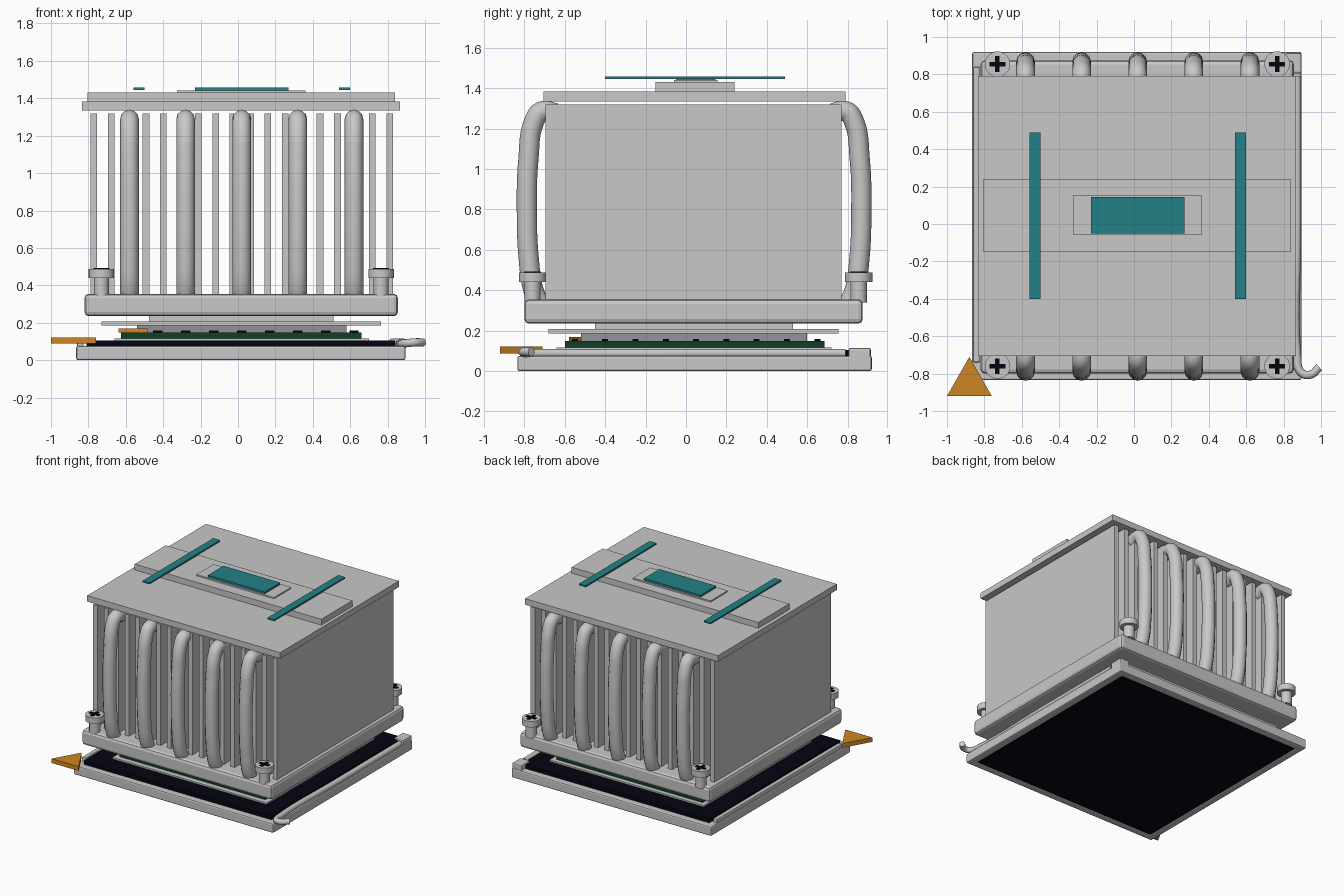
import bpy, bmesh, math

cube = bpy.data.objects.get("Cube")
if cube:
    bpy.data.objects.remove(cube, do_unlink=True)

CX, CY = 0.02, 0.04  # centre of the cooler


def material(name, rgb):
    m = bpy.data.materials.new(name)
    m.use_nodes = True
    m.diffuse_color = (*rgb, 1)
    m.node_tree.nodes["Principled BSDF"].inputs["Base Color"].default_value = (*rgb, 1)
    return m


metal = material("light_metal", (0.58, 0.58, 0.58))
lid_grey = material("lid_grey", (0.29, 0.29, 0.32))
teal = material("teal", (0.016, 0.22, 0.24))
gold = material("gold", (0.62, 0.24, 0.016))
black = material("blue_black", (0.0015, 0.0015, 0.006))
green = material("board_green", (0.005, 0.05, 0.018))


def add(name, bm, mat, bevel=0, smooth=False):
    bmesh.ops.recalc_face_normals(bm, faces=bm.faces)
    mesh = bpy.data.meshes.new(name)
    bm.to_mesh(mesh)
    bm.free()
    ob = bpy.data.objects.new(name, mesh)
    bpy.context.collection.objects.link(ob)
    mesh.materials.append(mat)
    if bevel:
        mod = ob.modifiers.new("Bevel", 'BEVEL')
        mod.width, mod.segments = bevel, 2
    if smooth:
        bpy.ops.object.select_all(action='DESELECT')
        ob.select_set(True)
        bpy.context.view_layer.objects.active = ob
        bpy.ops.object.shade_smooth_by_angle(angle=math.radians(40))
    return ob


def box(name, x, y, z, mat, bevel=0):
    bm = bmesh.new()
    bmesh.ops.create_cube(bm, size=1)
    for v in bm.verts:
        v.co = [r[0] + (c + 0.5) * (r[1] - r[0]) for c, r in zip(v.co, (x, y, z))]
    return add(name, bm, mat, bevel)


def cylinder(name, x, y, z, radius, mat):
    bm = bmesh.new()
    bmesh.ops.create_cone(bm, cap_ends=True, segments=32, radius1=radius,
                          radius2=radius, depth=z[1] - z[0])
    bmesh.ops.translate(bm, verts=bm.verts, vec=(x, y, sum(z) / 2))
    return add(name, bm, mat, smooth=True)


def tube(name, points, radius, mat):
    curve = bpy.data.curves.new(name, 'CURVE')
    curve.dimensions = '3D'
    curve.bevel_depth, curve.bevel_resolution = radius, 4
    curve.use_fill_caps = True
    spline = curve.splines.new('BEZIER')
    spline.resolution_u = 6
    spline.bezier_points.add(len(points) - 1)
    for bp, p in zip(spline.bezier_points, points):
        bp.co = p
        bp.handle_left_type = bp.handle_right_type = 'AUTO'
    curve.materials.append(mat)
    ob = bpy.data.objects.new(name, curve)
    bpy.context.collection.objects.link(ob)
    bpy.ops.object.select_all(action='DESELECT')
    ob.select_set(True)
    bpy.context.view_layer.objects.active = ob
    bpy.ops.object.convert(target='MESH')


def ring(name, x, y, z, width, mat, bevel):
    bm = bmesh.new()
    loops = []
    for inset, h in ((0, z[0]), (0, z[1]), (width, z[1]), (width, z[0])):
        x0, x1, y0, y1 = x[0] + inset, x[1] - inset, y[0] + inset, y[1] - inset
        loops.append([bm.verts.new((px, py, h)) for px, py in
                      ((x0, y0), (x1, y0), (x1, y1), (x0, y1))])
    for i in range(4):
        a, b = loops[i], loops[(i + 1) % 4]
        for j in range(4):
            k = (j + 1) % 4
            bm.faces.new((a[j], a[k], b[k], b[j]))
    add(name, bm, mat, bevel)


def triangle(name, points, z, mat):
    bm = bmesh.new()
    face = bm.faces.new([bm.verts.new((px, py, z[0])) for px, py in points])
    out = bmesh.ops.extrude_face_region(bm, geom=[face])
    top = [v for v in out["geom"] if isinstance(v, bmesh.types.BMVert)]
    bmesh.ops.translate(bm, verts=top, vec=(0, 0, z[1] - z[0]))
    add(name, bm, mat)


# Socket: frame, dark contact field, side rail, hinge and lever
ring("socket_frame", (-0.865, 0.895), (-0.835, 0.92), (0, 0.075), 0.06, metal, 0.01)
box("contact_field", (-0.81, 0.84), (-0.78, 0.865), (0.004, 0.104), black)
box("side_rail", (-0.86, -0.825), (-0.74, 0.84), (0.07, 0.105), metal, 0.008)
box("hinge_block", (0.81, 0.895), (0.805, 0.915), (0.02, 0.115), metal, 0.01)
tube("lever", [(0.872, 0.79, 0.088), (0.872, 0, 0.088), (0.872, -0.7, 0.088),
               (0.895, -0.795, 0.09), (0.945, -0.805, 0.095), (0.99, -0.765, 0.095)],
     0.022, metal)
triangle("corner_marker", [(-0.88, -0.71), (-1.0, -0.92), (-0.76, -0.92)], (0.088, 0.122), gold)

# Chip: seat, board, lid, small components and corner mark
box("chip_seat", (-0.66, 0.70), (-0.64, 0.72), (0.104, 0.116), metal)
box("chip_board", (-0.625, 0.66), (-0.6, 0.685), (0.116, 0.148), green)
box("chip_lid", (-0.54, 0.58), (-0.52, 0.6), (0.148, 0.186), lid_grey)
triangle("chip_mark", [(-0.56, -0.515), (-0.64, -0.58), (-0.48, -0.58)], (0.148, 0.168), gold)
for i in range(-3, 4):
    for side in (-1, 1):
        for px, py in ((CX + 0.15 * i, CY + 0.01 + 0.6 * side),
                       (CX + 0.6 * side, CY + 0.01 + 0.15 * i)):
            box("chip_component", (px - 0.025, px + 0.025), (py - 0.015, py + 0.015),
                (0.147, 0.159), black)

# Plates between the chip and the cooler
box("pressure_plate", (-0.73, 0.765), (-0.68, 0.755), (0.186, 0.208), metal)
box("thermal_pad", (-0.475, 0.51), (-0.45, 0.53), (0.208, 0.236), metal)

# Cooler base and fins
box("cooler_base", (-0.82, 0.855), (-0.80, 0.875), (0.235, 0.355), metal, 0.022)
for i in range(18):
    fx = CX + (i - 8.5) * 0.0931
    box("fin", (fx - 0.018, fx + 0.018), (-0.695, 0.77), (0.35, 1.32), metal)

# Heat pipes bowed outwards at the front and back
for i in range(-2, 3):
    px = CX + 0.3 * i
    for side, end in ((-1, "front"), (1, "back")):
        path = [(0.68, 1.275), (0.755, 1.285), (0.79, 1.24), (0.82, 1.05),
                (0.828, 0.8), (0.818, 0.55), (0.795, 0.4), (0.765, 0.33)]
        tube(end + "_heat_pipe", [(px, CY + side * d, h) for d, h in path], 0.05, metal)

# Corner screws with dark cross slots
for sx in (-0.73, 0.765):
    for sy in (-0.76, 0.855):
        cylinder("screw_shaft", sx, sy, (0.34, 0.445), 0.04, metal)
        cylinder("screw_head", sx, sy, (0.44, 0.488), 0.068, metal)
        for hx, hy in ((0.042, 0.012), (0.012, 0.042)):
            box("screw_slot", (sx - hx, sx + hx), (sy - hy, sy + hy), (0.486, 0.493), black)

# Top cover and teal accents
box("top_cover", (-0.835, 0.865), (-0.705, 0.79), (1.335, 1.383), metal)
box("top_strip", (-0.805, 0.84), (-0.15, 0.24), (1.383, 1.43), metal)
box("badge_plate", (-0.325, 0.36), (-0.06, 0.155), (1.43, 1.441), metal)
box("badge", (-0.23, 0.27), (-0.05, 0.145), (1.441, 1.457), teal)
for bx in (-0.53, 0.57):
    box("accent_bar", (bx - 0.03, bx + 0.03), (-0.4, 0.49), (1.445, 1.458), teal)
